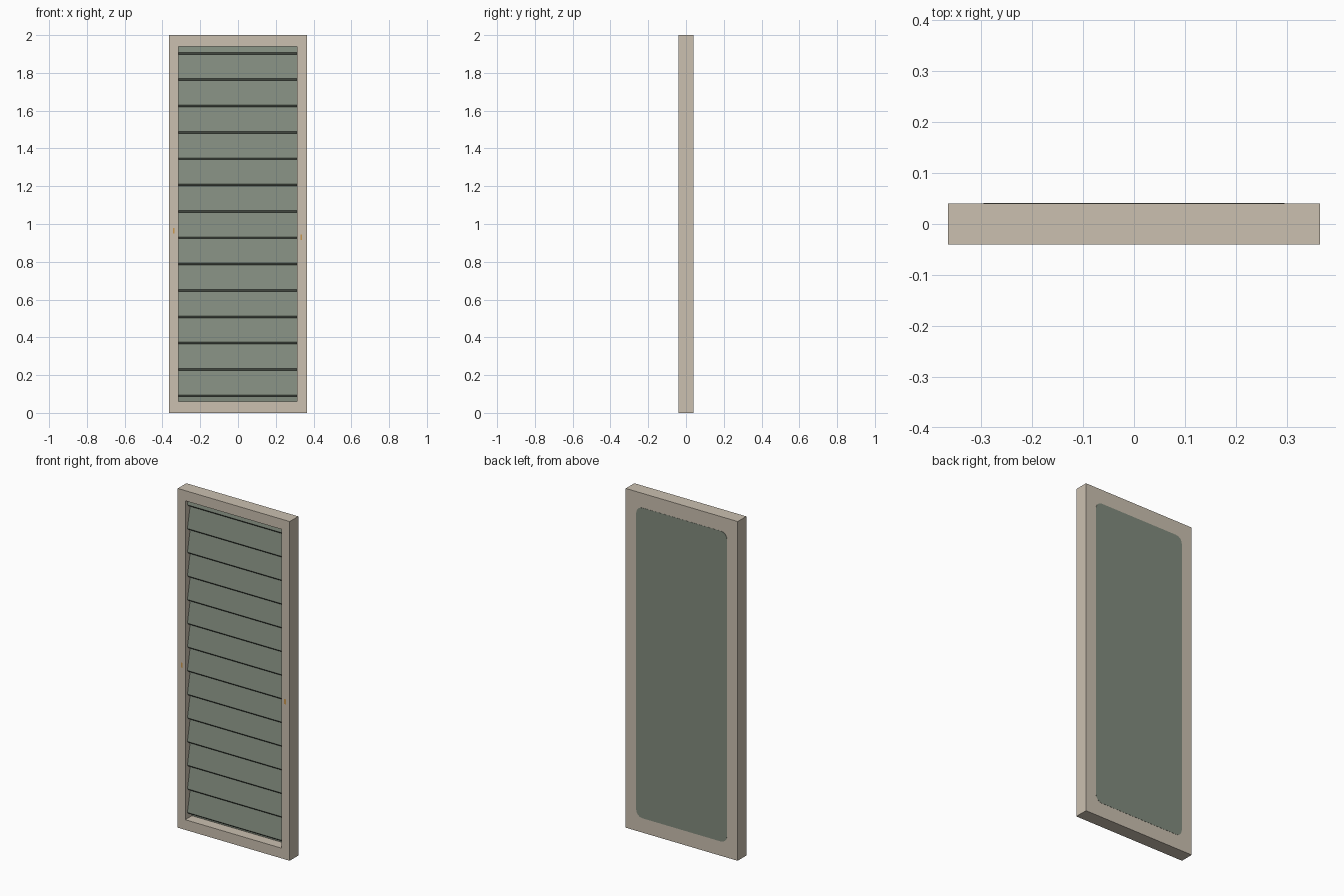
import bpy, bmesh, math
from mathutils import Matrix

if "Cube" in bpy.data.objects:
    bpy.data.objects.remove(bpy.data.objects["Cube"])


def material(name, rgb):
    m = bpy.data.materials.new(name)
    m.diffuse_color = (*rgb, 1)
    m.use_nodes = True
    m.node_tree.nodes["Principled BSDF"].inputs["Base Color"].default_value = m.diffuse_color
    return m


TAN = material("warm stone", (0.597, 0.527, 0.434))
GREEN = material("sage green", (0.223, 0.262, 0.209))
BRASS = material("brass orange", (0.60, 0.32, 0.08))


def finish(name, bm, mat):
    bmesh.ops.recalc_face_normals(bm, faces=bm.faces)
    me = bpy.data.meshes.new(name)
    bm.to_mesh(me)
    bm.free()
    me.materials.append(mat)
    ob = bpy.data.objects.new(name, me)
    bpy.context.collection.objects.link(ob)
    return ob


def prism(name, pts, direction, mat):
    """Extrude a closed polygon along a direction."""
    bm = bmesh.new()
    face = bm.faces.new([bm.verts.new(p) for p in pts])
    ext = bmesh.ops.extrude_face_region(bm, geom=[face])
    verts = [g for g in ext["geom"] if isinstance(g, bmesh.types.BMVert)]
    bmesh.ops.translate(bm, vec=direction, verts=verts)
    return finish(name, bm, mat)


def box(name, x0, x1, y0, y1, z0, z1, mat):
    pts = [(x0, y0, z0), (x1, y0, z0), (x1, y0, z1), (x0, y0, z1)]
    return prism(name, pts, (0, y1 - y0, 0), mat)


W, H, D = 0.365, 2.0, 0.04        # half width, height, half depth
X0, X1, Z0, Z1 = -0.316, 0.313, 0.06, 1.94   # front opening

# Frame: outer and inner loops bridged into a ring of full depth
bm = bmesh.new()
loops = []
for y in (-D, D):
    outer = [bm.verts.new((x, y, z)) for x, z in ((-W, 0), (W, 0), (W, H), (-W, H))]
    inner = [bm.verts.new((x, y, z)) for x, z in ((X0, Z0), (X1, Z0), (X1, Z1), (X0, Z1))]
    loops.append((outer, inner))
(of, inf), (ob_, inb) = loops
for i in range(4):
    j = (i + 1) % 4
    for a, b in ((of, inf), (inf, inb), (inb, ob_), (ob_, of)):
        bm.faces.new((a[i], a[j], b[j], b[i]))
finish("frame", bm, TAN)

# Backing behind the slats, with its green inner face
box("backing_lip", X0, X1, 0.030, D, Z0, Z1, TAN)
box("inner_panel", X0, X1, 0.022, 0.030, Z0, Z1, GREEN)

# Rounded green panel flush with the back
px, pz0, pz1, r = 0.296, 0.085, 1.915, 0.04
pts = []
for cx, cz, a0 in ((px - r, pz1 - r, 0), (r - px, pz1 - r, 90),
                   (r - px, pz0 + r, 180), (px - r, pz0 + r, 270)):
    for k in range(5):
        a = math.radians(a0 + k * 22.5)
        pts.append((cx + r * math.cos(a), D - 0.003, cz + r * math.sin(a)))
prism("back_panel", pts, (0, 0.004, 0), GREEN)

# Overlapping louvre slats, lower edge leaning outwards
PITCH = 0.1395
for i in range(14):
    zb = 0.085 + i * PITCH
    zt = min(zb + PITCH + 0.015, Z1)
    f = (zt - zb) / (PITCH + 0.015)
    yb, yt = -0.020, -0.020 + 0.030 * f
    section = [(X0, yb, zb + 0.010), (X0, yb + 0.010, zb),
               (X0, yt + 0.011, zt), (X0, yt, zt)]
    prism(f"slat_{i + 1}", section, (X1 - X0, 0, 0), GREEN)

# Small flush hardware plates on the stiles
for side, x, z in (("left", -0.34, 0.965), ("right", 0.335, 0.93)):
    box(f"{side}_catch_plate", x - 0.005, x + 0.005, -D - 0.0005, -D + 0.003,
        z - 0.015, z + 0.015, BRASS)
